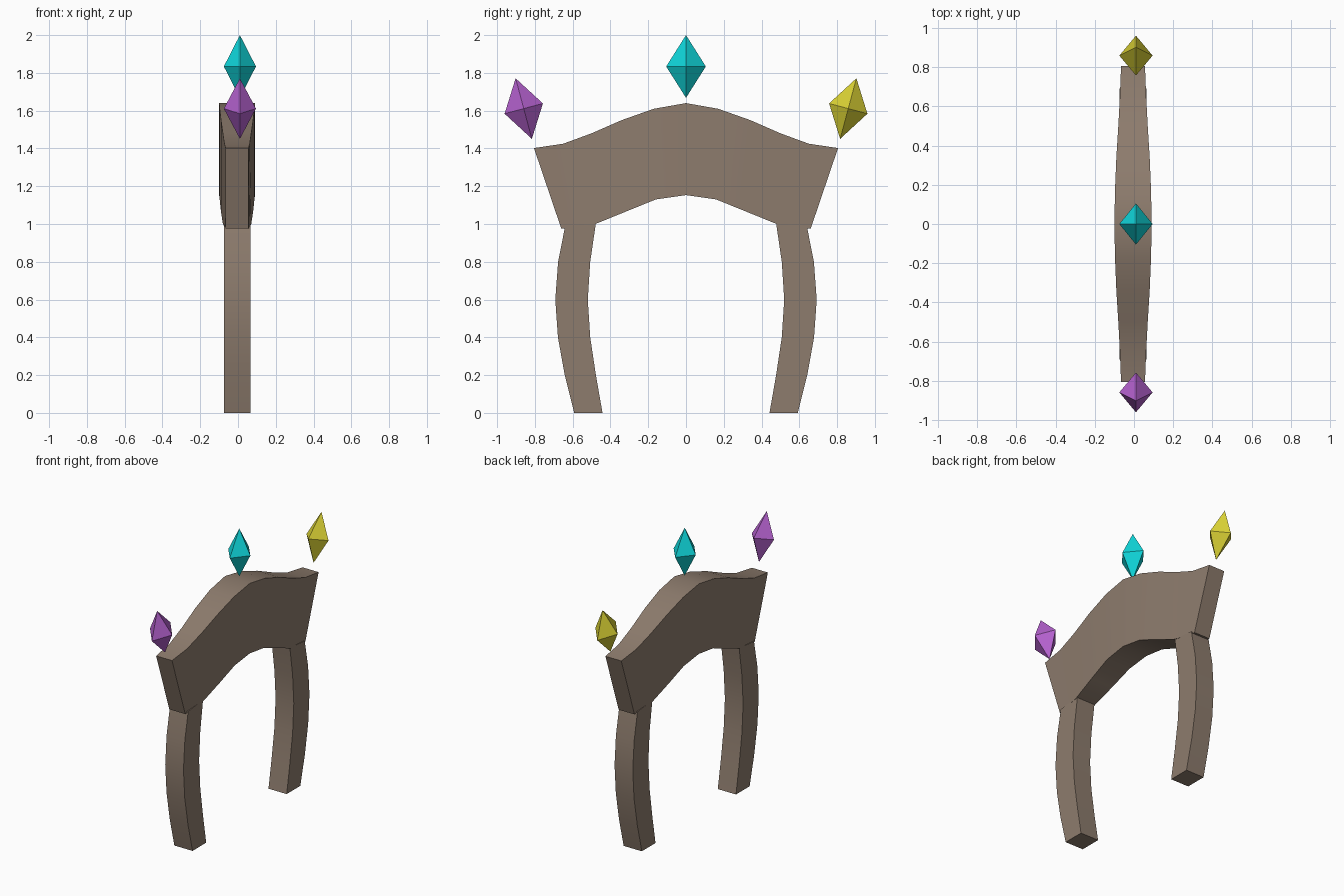
import bpy
import math

cube = bpy.data.objects.get("Cube")
if cube:
    bpy.data.objects.remove(cube, do_unlink=True)


def material(name, rgb):
    mat = bpy.data.materials.new(name)
    mat.use_nodes = True
    mat.diffuse_color = (*rgb, 1)
    mat.node_tree.nodes["Principled BSDF"].inputs["Base Color"].default_value = (*rgb, 1)
    return mat


stone = material("warm brown stone", (0.27, 0.203, 0.155))
teal = material("teal crystal", (0.005, 0.68, 0.71))
purple = material("purple crystal", (0.46, 0.12, 0.62))
yellow = material("yellow crystal", (0.70, 0.64, 0.035))


def add_mesh(name, verts, faces, mat):
    mesh = bpy.data.meshes.new(name)
    mesh.from_pydata(verts, [], faces)
    mesh.materials.append(mat)
    obj = bpy.data.objects.new(name, mesh)
    bpy.context.collection.objects.link(obj)
    bpy.ops.object.select_all(action="DESELECT")
    obj.select_set(True)
    bpy.context.view_layer.objects.active = obj
    bpy.ops.object.mode_set(mode="EDIT")
    bpy.ops.mesh.select_all(action="SELECT")
    bpy.ops.mesh.normals_make_consistent(inside=False)
    bpy.ops.object.mode_set(mode="OBJECT")
    return obj


def loft(name, sections, mat, cx=-0.005):
    """Rectangular tube through (half width, edge point a, edge point b) sections in YZ."""
    verts, faces = [], []
    for half, a, b in sections:
        verts += [(cx - half, *a), (cx + half, *a), (cx + half, *b), (cx - half, *b)]
    for i in range(0, len(verts) - 4, 4):
        for k in range(4):
            n = (k + 1) % 4
            faces.append((i + k, i + n, i + 4 + n, i + 4 + k))
    last = len(verts) - 4
    faces += [(0, 1, 2, 3), tuple(range(last, last + 4))]
    obj = add_mesh(name, verts, faces, mat)
    bpy.ops.object.shade_smooth_by_angle(angle=math.radians(30))
    return obj


# Arched beam: half width, top point, bottom point from the centre outwards
half_beam = [
    (0.095, (0, 1.64), (0, 1.153)),
    (0.092, (0.17, 1.61), (0.16, 1.13)),
    (0.085, (0.34, 1.55), (0.32, 1.065)),
    (0.075, (0.50, 1.48), (0.48, 1.0)),
    (0.067, (0.65, 1.425), (0.57, 0.985)),
    (0.061, (0.805, 1.402), (0.66, 0.975)),
]


def flip(sections):
    return [(h, (-a[0], a[1]), (-b[0], b[1])) for h, a, b in sections]


loft("arched_beam", flip(half_beam[:0:-1]) + half_beam, stone)

# Bowed legs: outer and inner edge from the ground up
leg = [(0.07, outer, inner) for outer, inner in [
    ((0.592, 0), (0.442, 0)),
    ((0.642, 0.2), (0.477, 0.2)),
    ((0.678, 0.4), (0.507, 0.4)),
    ((0.692, 0.6), (0.52, 0.6)),
    ((0.677, 0.8), (0.507, 0.8)),
    ((0.64, 0.988), (0.477, 1.005)),
]]
loft("back_leg", leg, stone)
loft("front_leg", flip(leg), stone)


# Floating four-sided crystals
def crystal(name, y, z, tilt, mat):
    rx, ry, rz = 0.085, 0.105, 0.166
    verts = [(rx, 0, 0), (0, ry, 0), (-rx, 0, 0), (0, -ry, 0), (0, 0, rz), (0, 0, -rz)]
    faces = [(k, (k + 1) % 4, tip) for k in range(4) for tip in (4, 5)]
    obj = add_mesh(name, verts, faces, mat)
    obj.location = (0.01, y, z)
    obj.rotation_euler.x = math.radians(tilt)


crystal("centre_crystal", 0, 1.834, 0, teal)
crystal("front_crystal", -0.859, 1.611, 15, purple)
crystal("back_crystal", 0.859, 1.611, -15, yellow)
